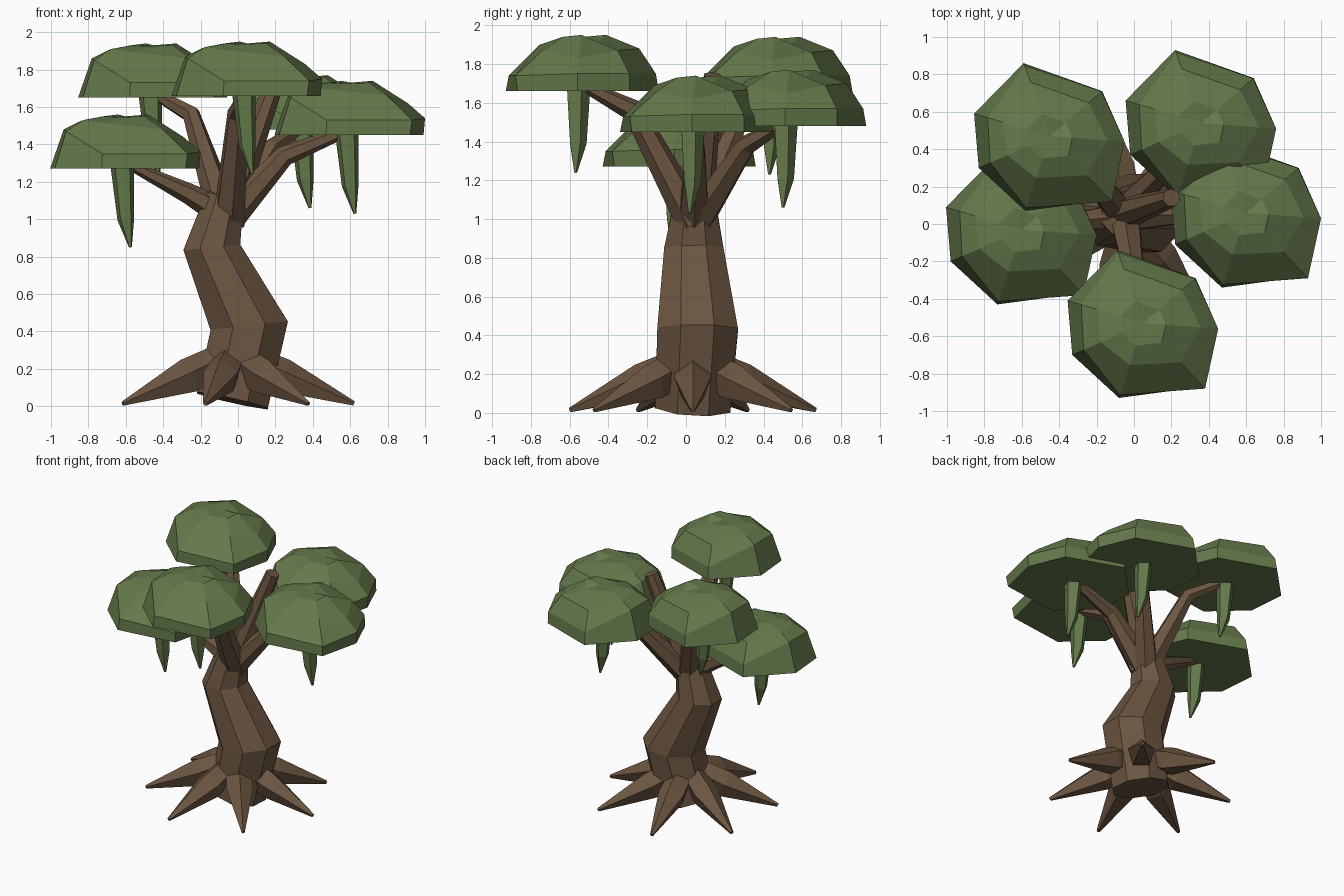
import bpy, bmesh, math
from mathutils import Vector

if "Cube" in bpy.data.objects:
    bpy.data.objects.remove(bpy.data.objects["Cube"])


def material(name, rgb):
    m = bpy.data.materials.new(name)
    m.diffuse_color = (*rgb, 1)
    m.use_nodes = True
    m.node_tree.nodes["Principled BSDF"].inputs["Base Color"].default_value = m.diffuse_color
    return m


bark = material("bark", (0.15, 0.092, 0.053))
leaf = material("leaf", (0.13, 0.19, 0.07))


def add_object(name, bm, mat):
    bmesh.ops.recalc_face_normals(bm, faces=bm.faces)
    me = bpy.data.meshes.new(name)
    bm.to_mesh(me)
    bm.free()
    me.materials.append(mat)
    ob = bpy.data.objects.new(name, me)
    bpy.context.collection.objects.link(ob)
    return ob


def bridge(bm, a, b):
    n = len(a)
    for i in range(n):
        j = (i + 1) % n
        bm.faces.new((a[i], a[j], b[j], b[i]))


def tube(name, path, sides, mat, ref=(0, 0, 1), turn=0.0):
    """Tapered faceted tube through (x, y, z, radius) points."""
    bm = bmesh.new()
    pts = [Vector(p[:3]) for p in path]
    rings = []
    for i, p in enumerate(pts):
        t = Vector()
        if i > 0:
            t += (p - pts[i - 1]).normalized()
        if i < len(pts) - 1:
            t += (pts[i + 1] - p).normalized()
        t.normalize()
        u = Vector(ref)
        u = (u - t * u.dot(t)).normalized()
        w = t.cross(u)
        ring = []
        for k in range(sides):
            a = 2 * math.pi * k / sides + turn
            ring.append(bm.verts.new(p + (u * math.cos(a) + w * math.sin(a)) * path[i][3]))
        rings.append(ring)
    for a, b in zip(rings, rings[1:]):
        bridge(bm, a, b)
    bm.faces.new(rings[0])
    bm.faces.new(rings[-1])
    return add_object(name, bm, mat)


# trunk with its S-bend
tube("trunk", [(-0.03, 0.035, 0.03, 0.21), (0.06, 0.06, 0.43, 0.225),
               (-0.14, 0.04, 0.85, 0.165), (-0.07, 0.045, 1.12, 0.11)],
     8, bark, ref=(0, 1, 0), turn=math.pi / 8)

# seven flared roots
for k in range(7):
    a = 2 * math.pi * k / 7
    path = [(-0.03 + r * math.cos(a), 0.035 + r * math.sin(a), z, rad)
            for r, z, rad in ((0.08, 0.24, 0.09), (0.27, 0.155, 0.10), (0.65, 0.014, 0.013))]
    tube(f"root_{k + 1}", path, 5, bark)

# broken-off limb in the middle
tube("bare_limb", [(-0.07, 0.05, 1.0, 0.09), (0.2, 0.14, 1.74, 0.05)], 7, bark, ref=(0, 1, 0))

# branches, one to each canopy
branches = [
    [(-0.07, 0.04, 1.03, 0.08), (-0.27, 0.02, 1.14, 0.055), (-0.58, -0.02, 1.29, 0.025)],
    [(-0.07, 0.06, 1.0, 0.09), (-0.25, 0.29, 1.56, 0.05), (-0.46, 0.46, 1.68, 0.03)],
    [(-0.05, 0.04, 0.98, 0.09), (0.0, -0.27, 1.56, 0.06), (0.05, -0.53, 1.69, 0.03)],
    [(-0.06, 0.06, 1.0, 0.09), (0.18, 0.31, 1.38, 0.055), (0.36, 0.53, 1.51, 0.03)],
    [(-0.06, 0.04, 1.0, 0.09), (0.25, 0.05, 1.34, 0.055), (0.6, 0.05, 1.48, 0.03)],
]
for k, path in enumerate(branches):
    tube(f"branch_{k + 1}", path, 6, bark)

# canopy rings: one seven-sided outline, scaled and raised per corner
outline = [(-0.14, 0.39), (0.28, 0.24), (0.40, -0.03), (0.33, -0.35),
           (-0.13, -0.40), (-0.38, -0.17), (-0.405, 0.12)]
layers = [
    ((1, 1, 0.98, 0.97, 1, 1, 1), (0, 0, 0, 0, 0, 0, 0)),
    ((0.96, 0.99, 1, 1, 0.96, 0.84, 0.82), (0.09, 0.09, 0.09, 0.08, 0.08, 0.20, 0.21)),
    ((0.74, 0.74, 0.77, 0.60, 0.56, 0.6, 0.62), (0.22, 0.21, 0.17, 0.21, 0.24, 0.26, 0.25)),
    ((0.3, 0.3, 0.3, 0.3, 0.3, 0.3, 0.3), (0.29, 0.25, 0.29, 0.28, 0.275, 0.28, 0.28)),
]


def canopy(name, c):
    bm = bmesh.new()
    rings = [[bm.verts.new((c[0] + x * s, c[1] + y * s, c[2] + z))
              for (x, y), s, z in zip(outline, scales, heights)]
             for scales, heights in layers]
    bm.faces.new(rings[0])
    for a, b in zip(rings, rings[1:]):
        bridge(bm, a, b)
    top = bm.verts.new((c[0], c[1], c[2] + 0.28))
    for i in range(7):
        bm.faces.new((rings[-1][i], rings[-1][(i + 1) % 7], top))
    add_object(name, bm, leaf)


# canopies with a hanging vine under each
centres = [(-0.6, -0.03, 1.27), (-0.45, 0.47, 1.65), (0.05, -0.53, 1.66),
           (0.36, 0.54, 1.48), (0.60, 0.06, 1.45)]
for k, (x, y, z) in enumerate(centres):
    canopy(f"canopy_{k + 1}", (x, y, z))
    tube(f"vine_{k + 1}", [(x - 0.02, y - 0.03, z + 0.04, 0.068), (x, y - 0.03, z - 0.27, 0.047),
                           (x + 0.025, y - 0.04, z - 0.42, 0.008)], 5, leaf, ref=(0, 1, 0))
